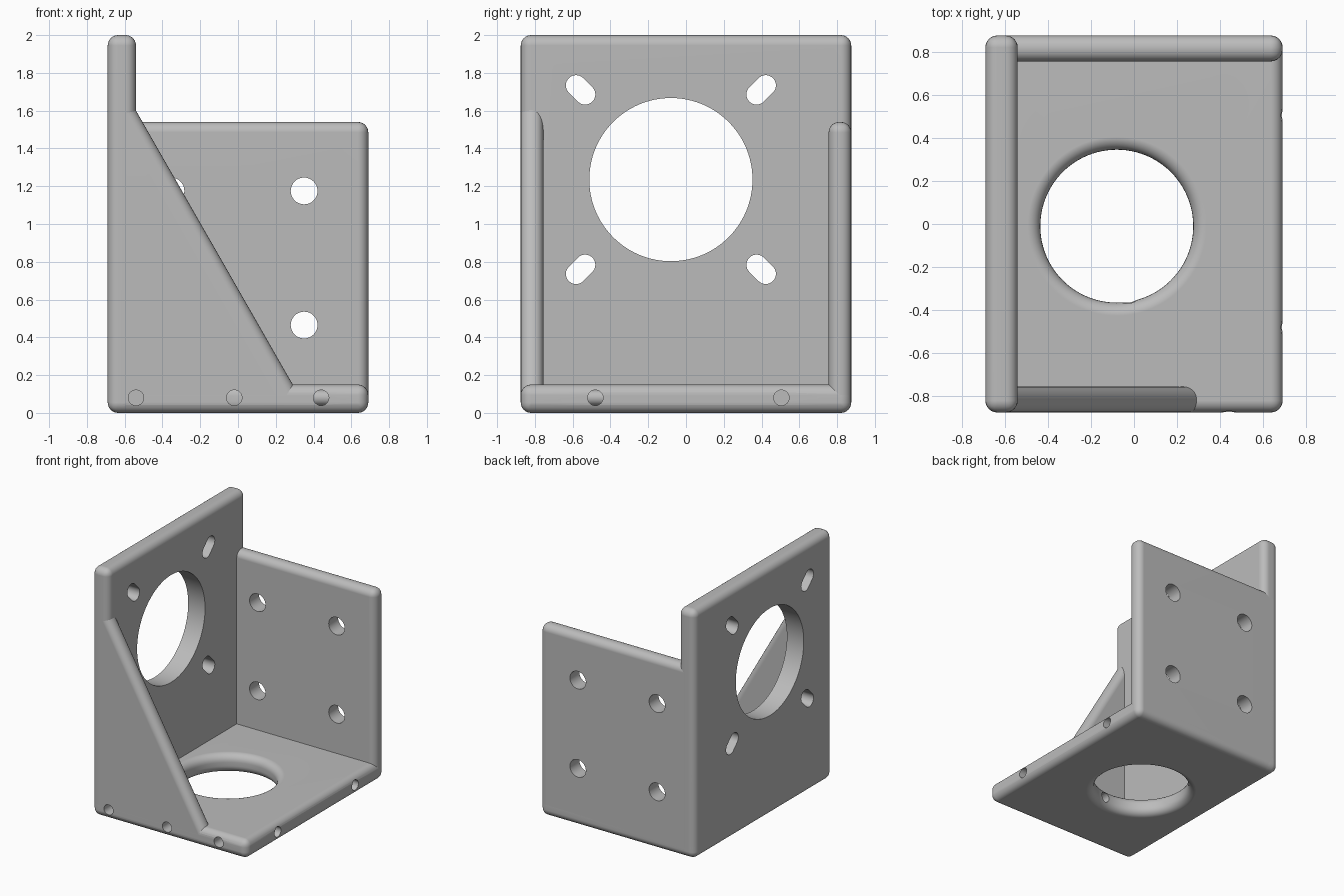
import bpy, bmesh, math
from mathutils import Vector, Matrix

cube = bpy.data.objects.get("Cube")
if cube:
    bpy.data.objects.remove(cube, do_unlink=True)

grey = bpy.data.materials.new("Plain grey")
grey.use_nodes = True
COLOUR = (0.5, 0.5, 0.5, 1)
grey.diffuse_color = COLOUR
grey.node_tree.nodes["Principled BSDF"].inputs["Base Color"].default_value = COLOUR

X, Y, Z = 0.69, 0.875, 2.0      # outer half width, half depth, height
WALL, THIN = 0.15, 0.12         # plate thicknesses
ROUND = 0.055                   # edge rounding


def make_object(name, bm):
    bmesh.ops.recalc_face_normals(bm, faces=bm.faces[:])
    mesh = bpy.data.meshes.new(name)
    bm.to_mesh(mesh)
    bm.free()
    mesh.materials.append(grey)
    obj = bpy.data.objects.new(name, mesh)
    bpy.context.collection.objects.link(obj)
    return obj


def round_edges(bm, edges):
    bmesh.ops.bevel(bm, geom=edges, offset=ROUND, segments=6, profile=0.5,
                    affect='EDGES', clamp_overlap=True)


def rounded_plate(name, low, high):
    low, high = Vector(low), Vector(high)
    bm = bmesh.new()
    bmesh.ops.create_cube(bm, size=1)
    for v in bm.verts:
        v.co = (low + high) / 2 + v.co * (high - low)
    round_edges(bm, bm.edges[:])
    return make_object(name, bm)


def add_cylinder(bm, centre, axis, radius, length, sides=32):
    turn = Vector((0, 0, 1)).rotation_difference(Vector(axis)).to_matrix().to_4x4()
    bmesh.ops.create_cone(bm, cap_ends=True, segments=sides, radius1=radius, radius2=radius,
                          depth=length, matrix=Matrix.Translation(centre) @ turn)


def add_slot(bm, x, y, z, angle, radius, half):
    """Stadium-shaped cutter running along x, turned by angle in the y-z plane."""
    outline = []
    for end in (0, 1):
        for i in range(17):
            a = math.pi * (i / 16 - 0.5 + end)
            u = half * (1 - 2 * end) + radius * math.cos(a)
            w = radius * math.sin(a)
            outline.append((u * math.cos(angle) - w * math.sin(angle),
                            u * math.sin(angle) + w * math.cos(angle)))
    face = bm.faces.new([bm.verts.new((x - 0.2, y + u, z + w)) for u, w in outline])
    new = bmesh.ops.extrude_face_region(bm, geom=[face])["geom"]
    bmesh.ops.translate(bm, vec=(0.4, 0, 0),
                        verts=[g for g in new if isinstance(g, bmesh.types.BMVert)])


def cutter(name, bm):
    obj = make_object(name, bm)
    obj.hide_render = True
    return obj


def finish(obj, cutters):
    """Cut the holes, bake the result and smooth the rounded edges."""
    for c in cutters:
        mod = obj.modifiers.new("Holes", 'BOOLEAN')
        mod.operation, mod.solver, mod.object = 'DIFFERENCE', 'EXACT', c
    bpy.context.view_layer.update()
    graph = bpy.context.evaluated_depsgraph_get()
    mesh = bpy.data.meshes.new_from_object(obj.evaluated_get(graph))
    obj.modifiers.clear()
    obj.data = mesh
    bpy.ops.object.select_all(action='DESELECT')
    obj.select_set(True)
    bpy.context.view_layer.objects.active = obj
    bpy.ops.object.shade_smooth_by_angle(angle=math.radians(35))
    normals = obj.modifiers.new("Normals", 'WEIGHTED_NORMAL')
    normals.keep_sharp = True


# Plates
motor_plate = rounded_plate("motor_plate", (-X, -Y, 0), (-X + WALL, Y, Z))
base_plate = rounded_plate("base_plate", (-X, -Y, 0), (X, Y, WALL))
back_plate = rounded_plate("back_plate", (-X, Y - THIN, 0), (X, Y, 1.54))

# Triangular side brace, rounded along its slope
bm = bmesh.new()
corners = [(-0.615, 0.075), (0.333, 0.075), (-0.615, 1.731)]
face = bm.faces.new([bm.verts.new((x, -Y, z)) for x, z in corners])
new = bmesh.ops.extrude_face_region(bm, geom=[face])["geom"]
bmesh.ops.translate(bm, vec=(0, THIN, 0),
                    verts=[g for g in new if isinstance(g, bmesh.types.BMVert)])
slopes = [e for e in bm.edges
          if min(abs(c) for c in (e.verts[0].co - e.verts[1].co).xz) > 0.1]
round_edges(bm, slopes)
side_brace = make_object("side_brace", bm)

# Motor opening with four diagonal slots
bm = bmesh.new()
cy, cz = -0.08, 1.235
add_cylinder(bm, (-X + WALL / 2, cy, cz), (1, 0, 0), 0.432, 0.4, 96)
for sy in (-1, 1):
    for sz in (-1, 1):
        add_slot(bm, -X + WALL / 2, cy + sy * 0.478, cz + sz * 0.475,
                 sy * sz * math.pi / 4, 0.054, 0.034)
motor_cut = cutter("motor_hole_cutter", bm)

# Mounting holes in the back plate
bm = bmesh.new()
for x in (-0.355, 0.35):
    for z in (0.465, 1.175):
        add_cylinder(bm, (x, Y, z), (0, 1, 0), 0.071, 0.5)
back_cut = cutter("mounting_hole_cutter", bm)

# Round base opening with flared rims
bm = bmesh.new()
R, flare = 0.355, 0.06
lower = [(R + flare * (1 - math.sin(a)), flare * (1 - math.cos(a)))
         for a in (math.pi / 2 * i / 6 for i in range(7))]
upper = [(r, WALL - z) for r, z in reversed(lower)]
profile = [(R + flare, -0.05)] + lower + upper + [(R + flare, WALL + 0.05)]
rings = []
for r, z in profile:
    rings.append([bm.verts.new((-0.08 + r * math.cos(math.tau * i / 96),
                                -0.01 + r * math.sin(math.tau * i / 96), z))
                  for i in range(96)])
for a, b in zip(rings, rings[1:]):
    for i in range(96):
        j = (i + 1) % 96
        bm.faces.new((a[i], a[j], b[j], b[i]))
bm.faces.new(rings[0])
bm.faces.new(rings[-1])
base_cut = cutter("base_hole_cutter", bm)

# Small screw holes in the base edges
bm = bmesh.new()
for x in (-0.54, -0.02, 0.44):
    add_cylinder(bm, (x, -Y, 0.08), (0, 1, 0), 0.041, 1.2, 24)
for y in (-0.48, 0.505):
    add_cylinder(bm, (X, y, 0.08), (1, 0, 0), 0.041, 0.8, 24)
screw_cut = cutter("screw_hole_cutter", bm)

finish(motor_plate, [motor_cut, screw_cut])
finish(base_plate, [base_cut, screw_cut])
finish(back_plate, [back_cut])
finish(side_brace, [screw_cut])
for c in (motor_cut, back_cut, base_cut, screw_cut):
    bpy.data.objects.remove(c, do_unlink=True)
